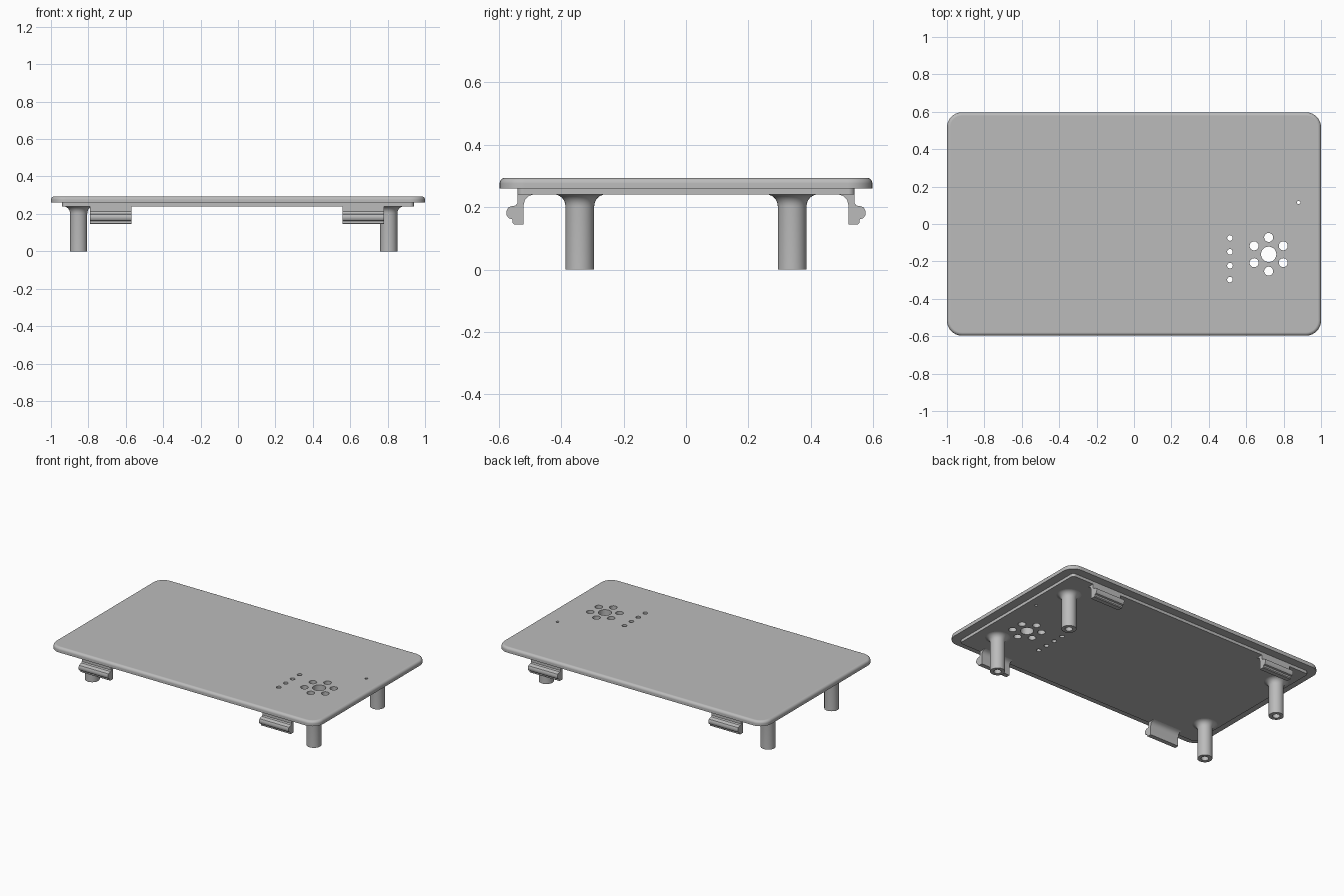
import bpy, bmesh
from math import sin, cos, pi, radians

cube = bpy.data.objects.get("Cube")
if cube:
    bpy.data.objects.remove(cube, do_unlink=True)

grey = bpy.data.materials.new("light grey plastic")
grey.use_nodes = True
colour = (0.5, 0.5, 0.5, 1)
grey.diffuse_color = colour
grey.node_tree.nodes["Principled BSDF"].inputs["Base Color"].default_value = colour


def make_object(name, bm):
    bmesh.ops.recalc_face_normals(bm, faces=bm.faces)
    mesh = bpy.data.meshes.new(name)
    bm.to_mesh(mesh)
    bm.free()
    mesh.materials.append(grey)
    obj = bpy.data.objects.new(name, mesh)
    bpy.context.collection.objects.link(obj)
    return obj


def smooth(obj):
    bpy.ops.object.select_all(action='DESELECT')
    obj.select_set(True)
    bpy.context.view_layer.objects.active = obj
    bpy.ops.object.shade_smooth_by_angle(angle=radians(35))


def loft(bm, rings, cap=True):
    """Bridge closed rings of equal length and cap both ends."""
    loops = [[bm.verts.new(p) for p in ring] for ring in rings]
    for a, b in zip(loops, loops[1:]):
        for i in range(len(a)):
            j = (i + 1) % len(a)
            bm.faces.new((a[i], a[j], b[j], b[i]))
    if cap:
        bm.faces.new(loops[0])
        bm.faces.new(loops[-1])


def rounded_rect(hx, hy, r, z, steps=8):
    points = []
    for quarter, (sx, sy) in enumerate([(1, 1), (-1, 1), (-1, -1), (1, -1)]):
        for i in range(steps + 1):
            a = (quarter + i / steps) * pi / 2
            points.append((sx * (hx - r) + r * cos(a), sy * (hy - r) + r * sin(a), z))
    return points


def circle(x, y, r, z, count=32):
    return [(x + r * cos(2 * pi * i / count), y + r * sin(2 * pi * i / count), z)
            for i in range(count)]


# Cover plate: lower step, flange and rounded top edge
WIDTH, DEPTH, TOP, FILLET = 1.0, 0.597, 0.294, 0.018
rings = [rounded_rect(0.94, 0.54, 0.02, 0.24), rounded_rect(0.94, 0.54, 0.02, 0.26),
         rounded_rect(WIDTH, DEPTH, 0.08, 0.26)]
for i in range(6):
    a = i / 5 * pi / 2
    inset = FILLET * (1 - cos(a))
    rings.append(rounded_rect(WIDTH - inset, DEPTH - inset, 0.08 - inset,
                              TOP - FILLET + FILLET * sin(a)))
bm = bmesh.new()
loft(bm, rings)
plate = make_object("cover_plate", bm)

# Holes: speaker flower, column of indicator holes, pin hole
SX, SY = 0.72, -0.162
holes = [(SX, SY, 0.041), (0.88, 0.115, 0.009)]
holes += [(SX + 0.09 * sin(i * pi / 3), SY + 0.09 * cos(i * pi / 3), 0.024) for i in range(6)]
holes += [(0.513, -0.075 - 0.074 * i, 0.015) for i in range(4)]
bm = bmesh.new()
for x, y, r in holes:
    loft(bm, [circle(x, y, r, 0.2), circle(x, y, r, 0.35)])
cutter = make_object("hole_cutter", bm)
cutter.hide_render = True

cut = plate.modifiers.new("holes", 'BOOLEAN')
cut.operation = 'DIFFERENCE'
cut.solver = 'EXACT'
cut.object = cutter
bpy.ops.object.select_all(action='DESELECT')
plate.select_set(True)
bpy.context.view_layer.objects.active = plate
bpy.ops.object.modifier_apply(modifier="holes")
bpy.data.objects.remove(cutter, do_unlink=True)
smooth(plate)
plate.modifiers.new("flat_shading", 'WEIGHTED_NORMAL').keep_sharp = True

# Screw posts: blind bore, tube, flared root
R, FLARE = 0.046, 0.038
profile = [(0.023, 0.15), (0.023, 0), (R, 0)]
for i in range(7):
    a = i / 6 * pi / 2
    profile.append((R + FLARE * (1 - cos(a)), 0.241 - FLARE + FLARE * sin(a)))
for side, x in (("right", -0.852), ("left", 0.806)):
    for end, y in (("front", -0.34), ("back", 0.34)):
        bm = bmesh.new()
        loft(bm, [circle(x, y, r, z) for r, z in profile])
        smooth(make_object(f"{end}_{side}_post", bm))

# Snap clips: hooked profile extruded along x
hook = [(0.54, 0.25), (0.49, 0.25), (0.49, 0.24), (0.505, 0.235), (0.516, 0.223),
        (0.52, 0.207), (0.52, 0.145), (0.55, 0.145), (0.556, 0.15), (0.556, 0.161),
        (0.567, 0.164), (0.574, 0.173), (0.575, 0.187), (0.57, 0.198), (0.559, 0.203),
        (0.546, 0.205), (0.54, 0.212)]
for side, x in (("right", -0.68), ("left", 0.67)):
    for end, s in (("front", -1), ("back", 1)):
        bm = bmesh.new()
        loft(bm, [[(x + dx, s * y, z) for y, z in hook] for dx in (-0.11, 0.11)])
        smooth(make_object(f"{end}_{side}_clip", bm))
